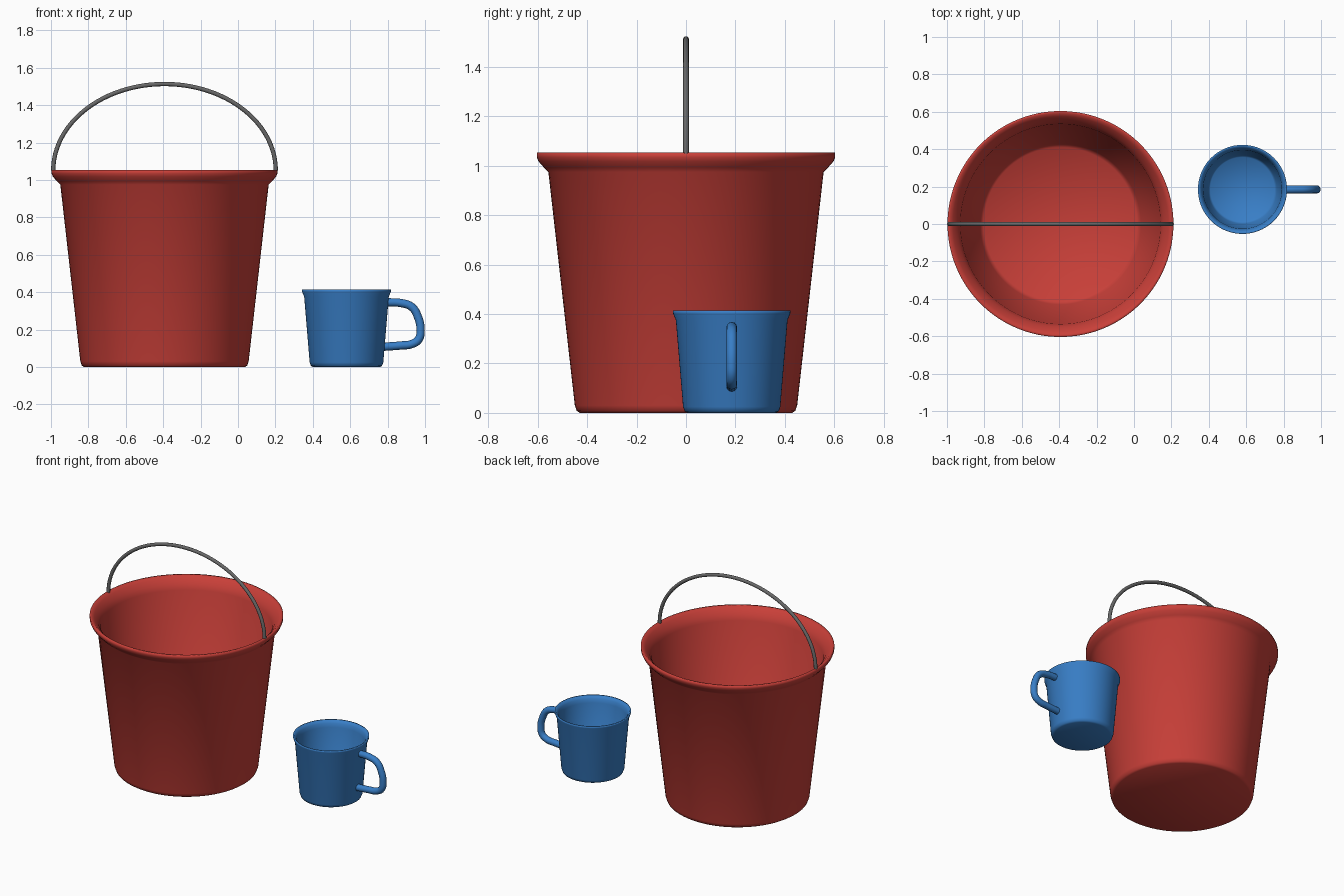
import bpy, bmesh, math

if "Cube" in bpy.data.objects:
    bpy.data.objects.remove(bpy.data.objects["Cube"])

def material(name, rgb):
    m = bpy.data.materials.new(name)
    m.diffuse_color = (*rgb, 1)
    m.use_nodes = True
    m.node_tree.nodes["Principled BSDF"].inputs["Base Color"].default_value = m.diffuse_color
    return m

RED = material("red", (0.58, 0.05, 0.04))
BLUE = material("blue", (0.04, 0.21, 0.57))
GREY = material("grey", (0.14, 0.14, 0.14))

def lathe(name, profile, centre, mat, n=96):
    """Spin a (radius, z) profile around z and close both ends with a disc."""
    bm = bmesh.new()
    rings = [[bm.verts.new((centre[0] + r * math.cos(2 * math.pi * i / n),
                            centre[1] + r * math.sin(2 * math.pi * i / n), z))
              for i in range(n)] for r, z in profile]
    for a, b in zip(rings, rings[1:]):
        for i in range(n):
            j = (i + 1) % n
            bm.faces.new((a[i], a[j], b[j], b[i]))
    bm.faces.new(rings[0][::-1])
    bm.faces.new(rings[-1])
    me = bpy.data.meshes.new(name)
    for f in bm.faces:
        f.smooth = True
    bm.to_mesh(me)
    bm.free()
    me.materials.append(mat)
    ob = bpy.data.objects.new(name, me)
    bpy.context.collection.objects.link(ob)
    return ob

def tube(name, points, radius, mat, kind):
    """Round tube along a path."""
    cu = bpy.data.curves.new(name, 'CURVE')
    cu.dimensions = '3D'
    cu.bevel_depth = radius
    cu.bevel_resolution = 4
    cu.use_fill_caps = True
    cu.resolution_u = 8
    sp = cu.splines.new(kind)
    if kind == 'BEZIER':
        sp.bezier_points.add(len(points) - 1)
        for bp, p in zip(sp.bezier_points, points):
            bp.co = p
            bp.handle_left_type = bp.handle_right_type = 'AUTO'
    else:
        sp.points.add(len(points) - 1)
        for sp_p, p in zip(sp.points, points):
            sp_p.co = (*p, 1)
        sp.use_smooth = True
    cu.materials.append(mat)
    ob = bpy.data.objects.new(name, cu)
    bpy.context.collection.objects.link(ob)
    return ob

# bucket: outside from base to flared lip, then down the inside
BX = -0.393
lathe("bucket", [(0.43, 0), (0.442, 0.008), (0.45, 0.03), (0.557, 0.975),
                 (0.575, 0.993), (0.597, 1.018), (0.604, 1.035), (0.604, 1.054),
                 (0.592, 1.054), (0.575, 1.04), (0.55, 1.01), (0.535, 0.975),
                 (0.43, 0.05), (0.41, 0.03)], (BX, 0), RED)

# wire bail: half ellipse over the rim
arc = [math.pi * i / 48 for i in range(49)]
tube("bucket_handle", [(BX + 0.595 * math.cos(a), 0, 1.05 + 0.463 * math.sin(a))
                       for a in arc], 0.0115, GREY, 'POLY')

# mug
MX, MY = 0.58, 0.185
lathe("mug", [(0.178, 0), (0.19, 0.006), (0.197, 0.025), (0.226, 0.375),
              (0.237, 0.402), (0.238, 0.414), (0.23, 0.414), (0.217, 0.395),
              (0.21, 0.37), (0.183, 0.035), (0.172, 0.022)], (MX, MY), BLUE)

# mug handle
path = [(0.80, 0.346), (0.87, 0.342), (0.93, 0.32), (0.963, 0.265), (0.976, 0.2),
        (0.966, 0.148), (0.93, 0.123), (0.87, 0.115), (0.775, 0.108)]
tube("mug_handle", [(x, MY, z) for x, z in path], 0.022, BLUE, 'BEZIER')
